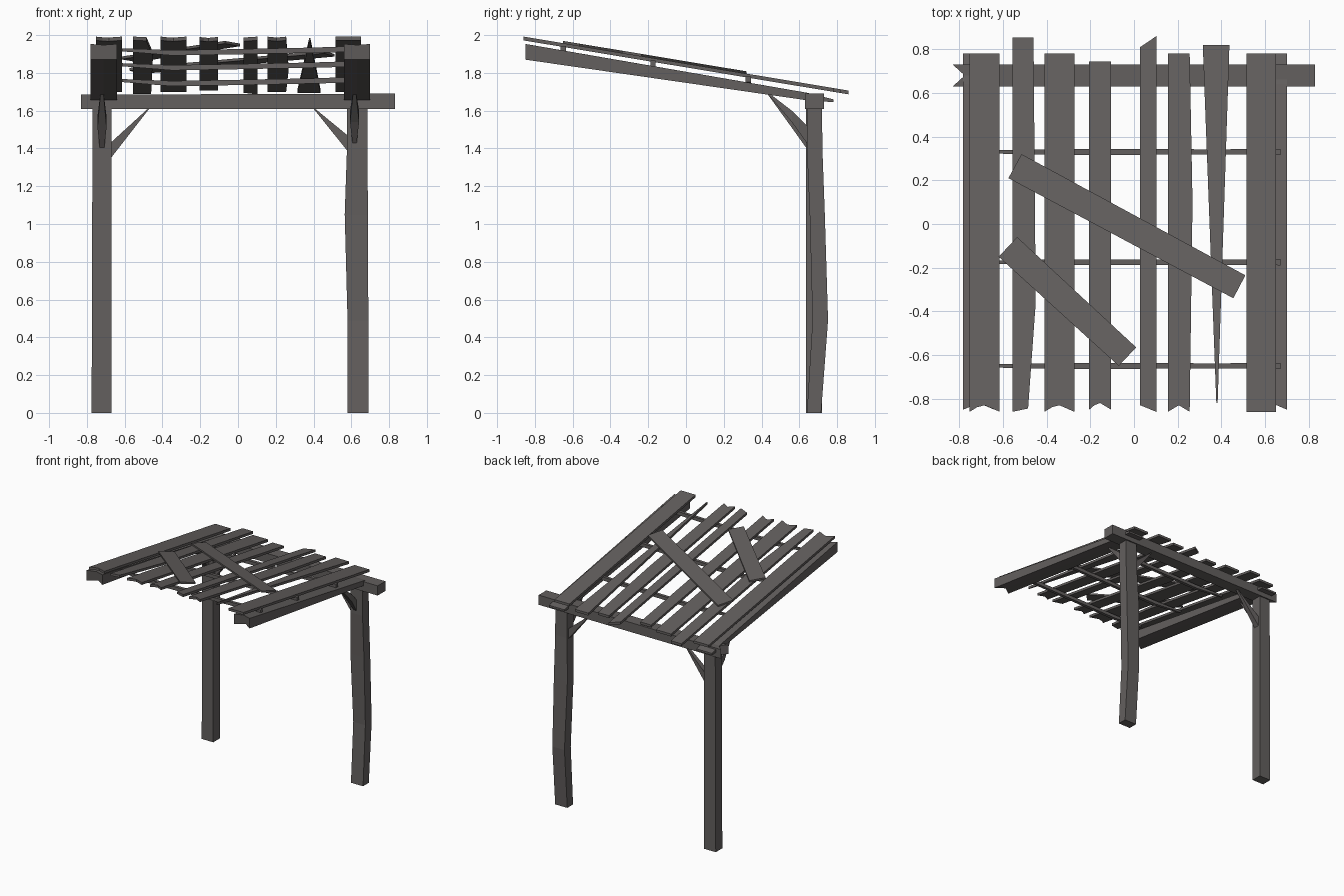
import bpy, bmesh, math

wood = bpy.data.materials.new("weathered grey wood")
wood.diffuse_color = (0.125, 0.115, 0.112, 1)


def finish(name, bm):
    bmesh.ops.recalc_face_normals(bm, faces=bm.faces)
    me = bpy.data.meshes.new(name)
    bm.to_mesh(me)
    bm.free()
    me.materials.append(wood)
    ob = bpy.data.objects.new(name, me)
    bpy.context.collection.objects.link(ob)
    return ob


def loft(name, rings):
    """Solid through a row of equal-length point rings."""
    bm = bmesh.new()
    vs = [[bm.verts.new(p) for p in r] for r in rings]
    n = len(vs[0])
    for a, b in zip(vs, vs[1:]):
        for i in range(n):
            j = (i + 1) % n
            bm.faces.new((a[i], a[j], b[j], b[i]))
    bm.faces.new(vs[0])
    bm.faces.new(vs[-1])
    return finish(name, bm)


def rect_z(x0, x1, y0, y1, z):
    return [(x0, y0, z), (x1, y0, z), (x1, y1, z), (x0, y1, z)]


def rect_x(x, y0, y1, z0, z1):
    return [(x, y0, z0), (x, y1, z0), (x, y1, z1), (x, y0, z1)]


def rect_y(y, x0, x1, z0, z1):
    return [(x0, y, z0), (x1, y, z0), (x1, y, z1), (x0, y, z1)]


def roof_z(y):
    return 1.992 - 0.166 * (y + 0.86)


def plank(name, outline, thick=0.02, lift=0.0):
    """Outline seen from above, laid on the sloping roof plane."""
    rings = [[(x, y, roof_z(y) + lift - t) for x, y in outline] for t in (thick, 0)]
    return loft(name, rings)


# Posts: straight left one, crooked right one
loft("left_post", [rect_z(-0.775, -0.67, 0.635, 0.72, 0),
                   rect_z(-0.77, -0.67, 0.635, 0.72, 1.65)])
loft("right_post", [rect_z(0.58, 0.69, 0.64, 0.715, 0),
                    rect_z(0.58, 0.69, 0.67, 0.752, 0.49),
                    rect_z(0.565, 0.688, 0.655, 0.735, 1.05),
                    rect_z(0.577, 0.685, 0.64, 0.722, 1.4),
                    rect_z(0.577, 0.685, 0.64, 0.72, 1.65)])

# Cross beam with a split left end
beam = [(-0.83, 0.63), (0.83, 0.63), (0.83, 0.73), (-0.83, 0.73), (-0.775, 0.68)]
loft("cross_beam", [[(x, y, 1.61) for x, y in beam],
                    [(x, y, 1.69 if x > 0 else 1.685) for x, y in beam]])

# Tapering rafters at both sides, splintered at the front end
for side, x0, x1 in (("left", -0.782, -0.64), ("right", 0.56, 0.70)):
    xm = (x0 + x1) / 2
    loft(side + "_rafter", [
        [(x0, -0.85, 1.87), (xm, -0.80, 1.87), (x1, -0.85, 1.87),
         (x1, -0.85, 1.953), (xm, -0.82, 1.948), (x0, -0.85, 1.953)],
        [(x0, 0.64, 1.655), (xm, 0.64, 1.655), (x1, 0.64, 1.655),
         (x1, 0.64, 1.695), (xm, 0.64, 1.695), (x0, 0.64, 1.695)],
        [(x0, 0.78, 1.645), (xm, 0.78, 1.645), (x1, 0.78, 1.645),
         (x1, 0.78, 1.66), (xm, 0.78, 1.66), (x0, 0.78, 1.66)]])

# Sagging battens under the planks
for i, y in enumerate((-0.65, -0.175, 0.33)):
    z = roof_z(y) - 0.035
    loft(f"batten_{i + 1}", [
        rect_x(x, y - w, y + w, z + d - h, z + d + h)
        for x, d, w, h in ((-0.615, 0, 0.008, 0.008), (-0.35, -0.016, 0.013, 0.014),
                           (0.0, -0.01, 0.013, 0.014), (0.4, -0.002, 0.012, 0.014),
                           (0.67, 0.006, 0.014, 0.015))])


# Roof planks, each with its own broken ends
def notched(x0, x1, y0, y1, depth=0.03):
    return [(x0, y0), (x0 + (x1 - x0) * 0.25, y0 + depth * 0.7),
            ((x0 + x1) / 2, y0 + depth), (x1, y0), (x1, y1), (x0, y1)]


plank("plank_1", notched(-0.753, -0.615, -0.86, 0.78))
plank("plank_2", [(-0.557, -0.86), (-0.485, -0.845), (-0.45, -0.36),
                  (-0.46, 0.855), (-0.557, 0.855)])
plank("plank_3", notched(-0.41, -0.273, -0.86, 0.78))
plank("plank_4", notched(-0.205, -0.105, -0.85, 0.745))
plank("plank_5", [(0.028, -0.83), (0.102, -0.86), (0.102, 0.86), (0.028, 0.81)])
plank("plank_6", [(0.155, -0.86), (0.205, -0.83), (0.255, -0.86),
                  (0.268, 0.1), (0.255, 0.78), (0.155, 0.78)])
plank("plank_7", [(0.377, -0.82), (0.383, -0.82), (0.437, 0.82), (0.315, 0.82)])
plank("plank_8", [(0.515, -0.86), (0.65, -0.86), (0.65, 0.78), (0.515, 0.78)])

# Repair boards nailed across the top
plank("long_repair_board", [(-0.575, 0.21), (0.455, -0.34), (0.51, -0.235),
                            (-0.515, 0.32)], 0.014, 0.012)
plank("short_repair_board", [(-0.62, -0.15), (-0.07, -0.65), (0.01, -0.565),
                             (-0.535, -0.06)], 0.014, 0.012)

# Pointed braces: sideways to the beam and forward to the rafters
for side, px, tip, z in (("left", -0.68, -0.47, 1.34), ("right", 0.585, 0.40, 1.38)):
    loft(side + "_beam_brace", [rect_x(px, 0.655, 0.705, z, z + 0.085),
                                rect_x(tip, 0.67, 0.69, 1.61, 1.617)])
for side, cx, z in (("left", -0.72, 1.37), ("right", 0.617, 1.40)):
    loft(side + "_rafter_brace", [rect_y(0.66, cx - 0.008, cx + 0.008, z, z + 0.10),
                                  rect_y(0.56, cx - 0.024, cx + 0.024, z + 0.14, z + 0.20),
                                  rect_y(0.43, cx - 0.008, cx + 0.008, 1.69, 1.70)])
